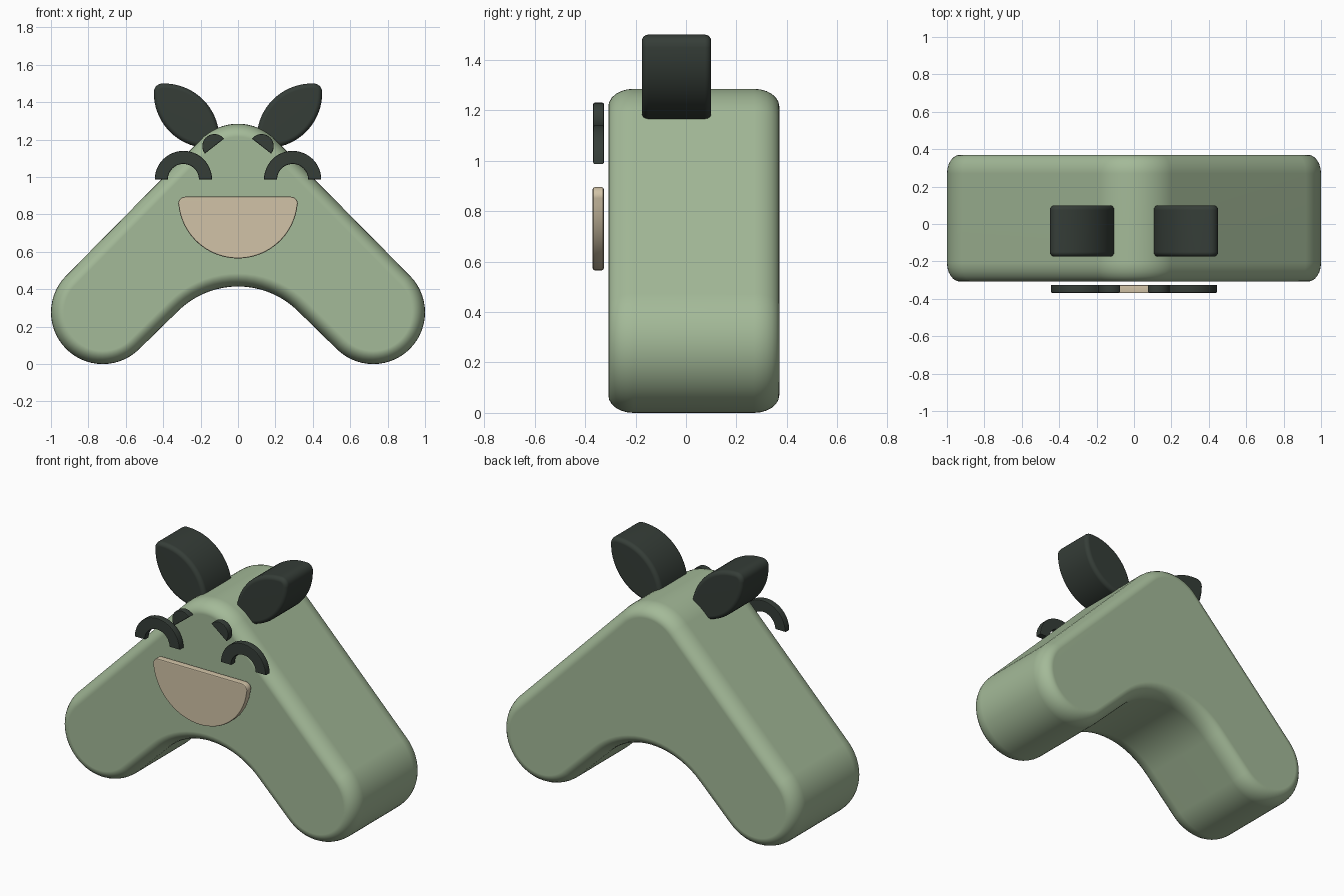
import bpy, bmesh, math

if "Cube" in bpy.data.objects:
    bpy.data.objects.remove(bpy.data.objects["Cube"])


def material(name, rgb):
    m = bpy.data.materials.new(name)
    m.diffuse_color = (*rgb, 1)
    m.use_nodes = True
    m.node_tree.nodes["Principled BSDF"].inputs["Base Color"].default_value = m.diffuse_color
    return m


GREEN = material("sage green", (0.37, 0.49, 0.315))
DARK = material("dark charcoal green", (0.036, 0.047, 0.039))
TAN = material("warm tan", (0.64, 0.545, 0.385))


def arc(cx, cz, r, a0, a1, n):
    """Points on a circle arc in the XZ plane, angles in degrees."""
    out = []
    for i in range(n + 1):
        a = math.radians(a0 + (a1 - a0) * i / n)
        out.append((cx + r * math.cos(a), cz + r * math.sin(a)))
    return out


def loft(name, rings, mat):
    """Skin a stack of (y, outline) rings and cap both ends."""
    bm = bmesh.new()
    loops = [[bm.verts.new((x, y, z)) for x, z in pts] for y, pts in rings]
    for a, b in zip(loops, loops[1:]):
        for i in range(len(a)):
            j = (i + 1) % len(a)
            bm.faces.new((a[i], a[j], b[j], b[i]))
    bm.faces.new(loops[0])
    bm.faces.new(loops[-1])
    bmesh.ops.recalc_face_normals(bm, faces=bm.faces[:])
    mesh = bpy.data.meshes.new(name)
    bm.to_mesh(mesh)
    bm.free()
    mesh.materials.append(mat)
    ob = bpy.data.objects.new(name, mesh)
    bpy.context.collection.objects.link(ob)
    return ob


def finish(ob):
    bpy.ops.object.select_all(action='DESELECT')
    ob.select_set(True)
    bpy.context.view_layer.objects.active = ob
    bpy.ops.object.shade_smooth_by_angle(angle=math.radians(35))
    wn = ob.modifiers.new("even shading", 'WEIGHTED_NORMAL')
    wn.keep_sharp = True


def slab(name, pts, y0, y1, bevel, mat, segments=2):
    """Extruded outline with softened front and back rims."""
    ob = loft(name, [(y0, pts), (y1, pts)], mat)
    bm = bmesh.new()
    bm.from_mesh(ob.data)
    rims = [e for e in bm.edges if abs(e.verts[0].co.y - e.verts[1].co.y) < 1e-5]
    bmesh.ops.bevel(bm, geom=rims, offset=bevel, segments=segments,
                    profile=0.5, affect='EDGES')
    bm.to_mesh(ob.data)
    bm.free()
    finish(ob)


# Body: boomerang outline with round feet, round crown and an arched underside
def body_outline(d):
    foot = 0.277 - d
    return (arc(0.723, 0.277, foot, -135, 45, 28)
            + arc(0, 1.007, 0.278 - d, 45, 135, 16)
            + arc(-0.723, 0.277, foot, 135, 315, 28)
            + arc(0, -0.041, 0.456 + d, 135, 45, 18))


Y_FRONT, Y_BACK, INSET, DEPTH, STEPS = -0.308, 0.37, 0.07, 0.1, 6
front, back = [], []
for i in range(STEPS + 1):
    t = math.pi / 2 * i / STEPS
    pts = body_outline(INSET * (1 - math.sin(t)))
    push = DEPTH * (1 - math.cos(t))
    front.append((Y_FRONT + push, pts))
    back.append((Y_BACK - push, pts))
finish(loft("body", front + back[::-1], GREEN))

# Muzzle plate: half disc with rounded upper corners
slab("muzzle", arc(0.282, 0.857, 0.038, 0, 90, 6) + arc(-0.282, 0.857, 0.038, 90, 180, 6)
     + arc(0, 0.885, 0.32, 186, 354, 36), -0.37, -0.326, 0.008, TAN)

for side, s in (("left", -1), ("right", 1)):
    def mirror(pts):
        return [(s * x, z) for x, z in pts]

    # Ear: leaf with two broad curves and two small rounded tips
    slab(side + "_ear",
         mirror(arc(0.405, 1.455, 0.045, 0, 90, 6) + arc(0.395, 1.205, 0.295, 90, 180, 18)
                + arc(0.145, 1.2, 0.045, 180, 270, 6) + arc(0.155, 1.45, 0.295, 270, 360, 18)),
         -0.175, 0.1, 0.025, DARK, 4)

    # Closed eye: half ring
    slab(side + "_eye",
         mirror(arc(0.292, 0.987, 0.153, 0, 180, 24) + arc(0.292, 0.987, 0.083, 180, 0, 24)),
         -0.368, -0.325, 0.006, DARK)

    # Nostril: tilted half disc
    slab(side + "_nostril", mirror(arc(0.126, 1.165, 0.065, -38, 142, 18)),
         -0.368, -0.325, 0.006, DARK)
